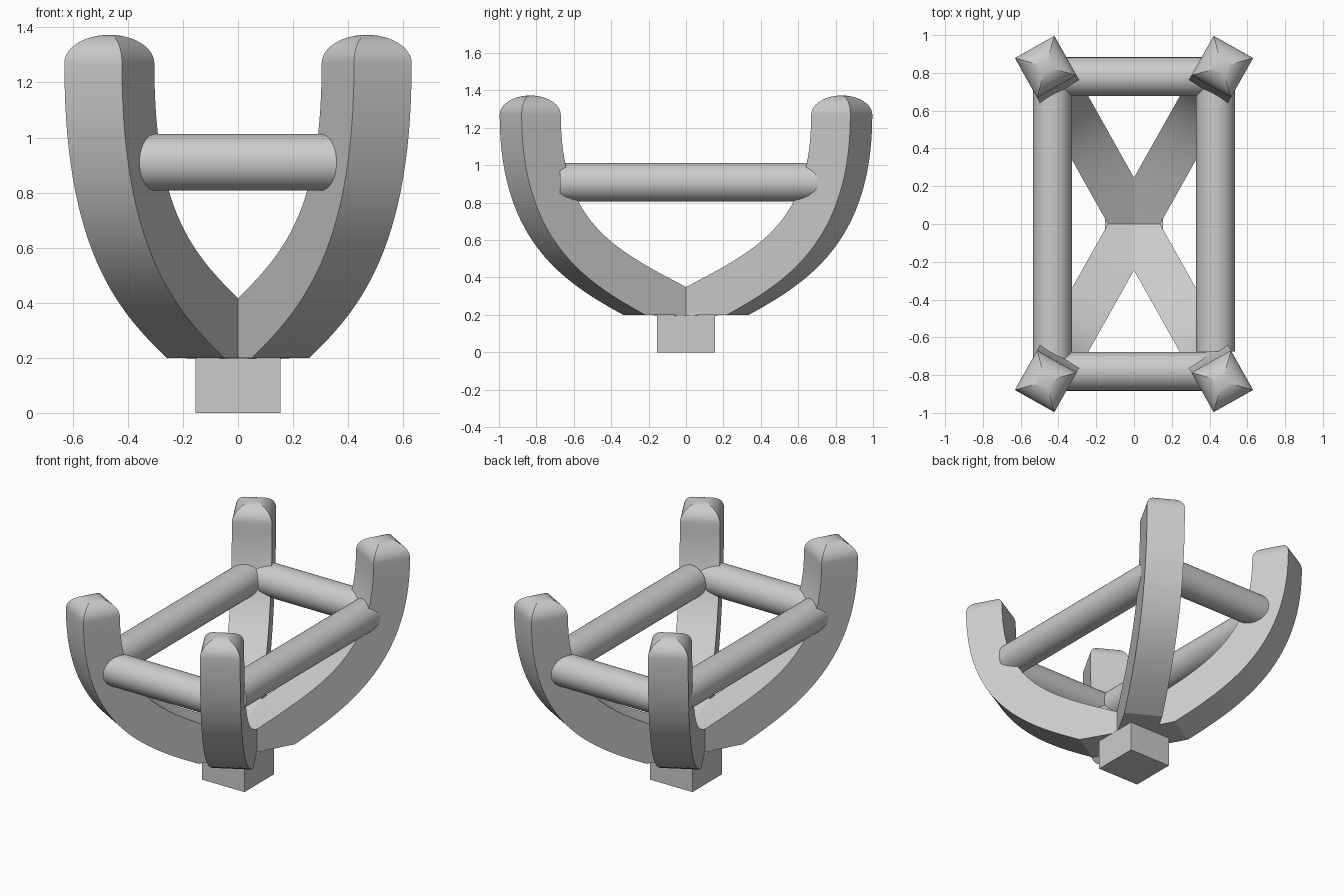
import bpy, bmesh, math
from mathutils import Vector

if "Cube" in bpy.data.objects:
    bpy.data.objects.remove(bpy.data.objects["Cube"])

ANGLE = math.radians(60.7)      # heading of each prong from the x axis
HALF = 0.12                     # half thickness of the square prong
DIR = Vector((math.cos(ANGLE), math.sin(ANGLE), 0))
SIDE = Vector((DIR.y, -DIR.x, 0))


def smooth(obj):
    bpy.ops.object.select_all(action='DESELECT')
    obj.select_set(True)
    bpy.context.view_layer.objects.active = obj
    bpy.ops.object.shade_smooth_by_angle(angle=math.radians(22))


def prong_rings():
    """Rings as (inner r, inner z, outer r, outer z, half width)."""
    rings = [(0, 0.318, 0, 0.197, HALF)]
    p = [Vector(v) for v in ((0.265, 0.308), (0.625, 0.48), (0.955, 0.67), (0.955, 1.27))]
    n = 28
    for i in range(n + 1):
        t = i / n
        u = 1 - t
        c = u**3 * p[0] + 3*u*u*t * p[1] + 3*u*t*t * p[2] + t**3 * p[3]
        d = (u*u * (p[1]-p[0]) + 2*u*t * (p[2]-p[1]) + t*t * (p[3]-p[2])).normalized()
        nrm = Vector((-d.y, d.x)) * HALF
        rings.append((c.x + nrm.x, c.y + nrm.y, c.x - nrm.x, c.y - nrm.y, HALF))
    # rounded four-sided tip
    for i in range(1, 13):
        a = math.pi / 2 * i / 12.15
        k, z = HALF * math.cos(a), 1.27 + 0.103 * math.sin(a)
        rings.append((p[3].x - k, z, p[3].x + k, z, k))
    return rings


def prong(name, sx, sy):
    bm = bmesh.new()
    prev = None
    for ri, zi, ro, zo, w in prong_rings():
        ring = []
        for r, z, s in ((ri, zi, -w), (ri, zi, w), (ro, zo, w), (ro, zo, -w)):
            v = DIR * r + SIDE * s
            ring.append(bm.verts.new((v.x * sx, v.y * sy, z)))
        if prev:
            for j in range(4):
                bm.faces.new((prev[j], prev[(j+1) % 4], ring[(j+1) % 4], ring[j]))
        else:
            bm.faces.new(ring)
        prev = ring
    bm.faces.new(prev)
    bmesh.ops.recalc_face_normals(bm, faces=bm.faces)
    mesh = bpy.data.meshes.new(name)
    bm.to_mesh(mesh)
    bm.free()
    obj = bpy.data.objects.new(name, mesh)
    bpy.context.collection.objects.link(obj)
    smooth(obj)


def rod(name, a, b):
    a, b = Vector(a), Vector(b)
    bpy.ops.mesh.primitive_cylinder_add(vertices=40, radius=0.103, depth=(b - a).length,
                                        location=(a + b) / 2)
    obj = bpy.context.object
    obj.name = name
    obj.rotation_euler = (b - a).to_track_quat('Z', 'Y').to_euler()
    smooth(obj)


# Four curved prongs
for sx, lr in ((-1, "left"), (1, "right")):
    for sy, fb in ((-1, "front"), (1, "back")):
        prong(f"prong_{fb}_{lr}", sx, sy)

# Rods bracing the prongs
Z = 0.91
rod("rod_front", (-0.45, -0.78, Z), (0.45, -0.78, Z))
rod("rod_back", (-0.45, 0.78, Z), (0.45, 0.78, Z))
rod("rod_left", (-0.432, -0.74, Z), (-0.432, 0.74, Z))
rod("rod_right", (0.432, -0.675, Z), (0.432, 0.74, Z))

# Square base block
bpy.ops.mesh.primitive_cube_add(size=1, location=(0, 0, 0.1))
base = bpy.context.object
base.name = "base_block"
base.scale = (0.308, 0.308, 0.2)
